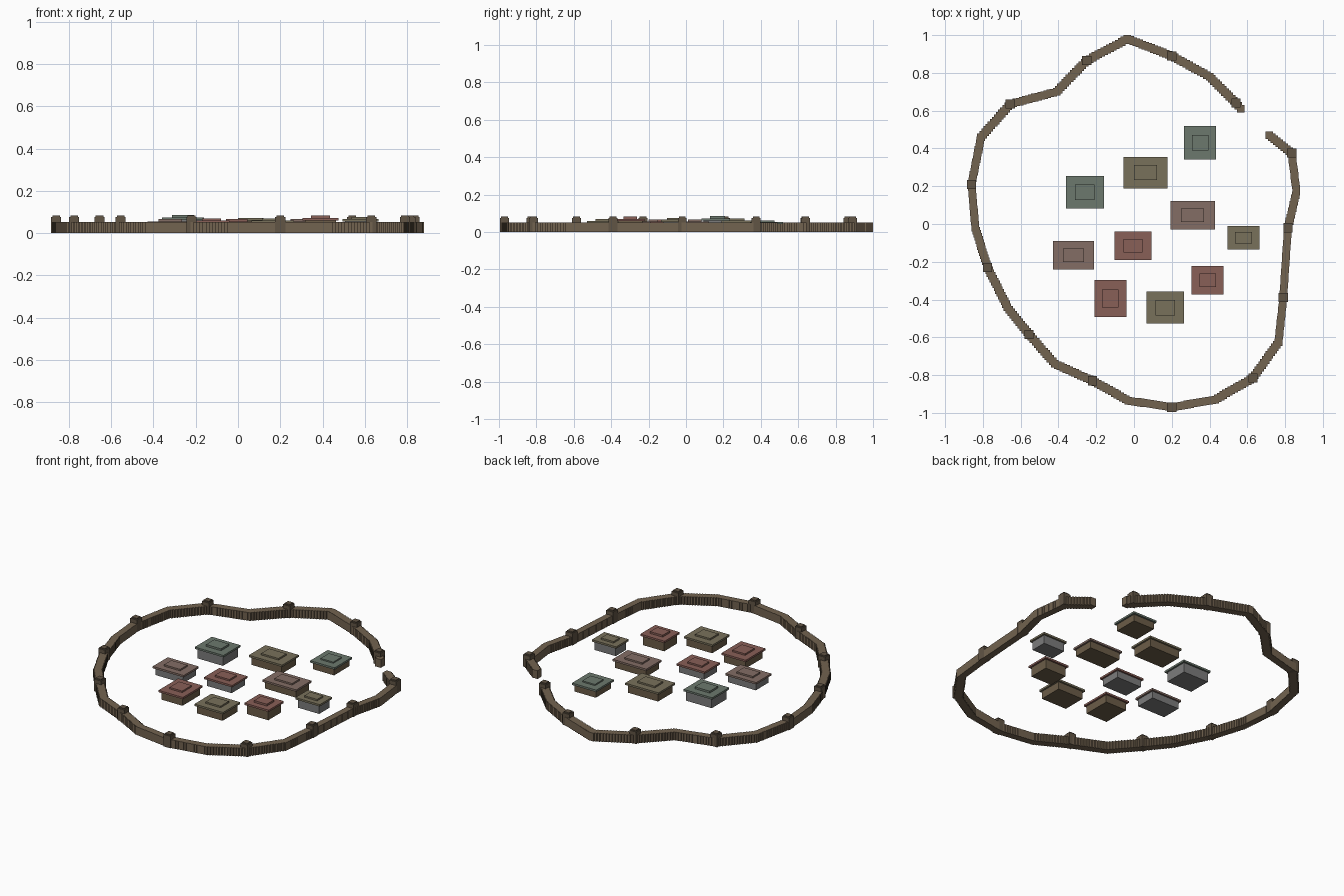
import bpy, bmesh
from mathutils import Vector, Matrix


def material(name, r, g, b):
    m = bpy.data.materials.new(name)
    m.diffuse_color = (r, g, b, 1)
    return m


def boxes(name, items, mat):
    """One object made of boxes given as (x, y, z0, z1, width, depth)."""
    bm = bmesh.new()
    for x, y, z0, z1, w, d in items:
        bmesh.ops.create_cube(bm, size=1, matrix=Matrix.Translation((x, y, (z0 + z1) / 2))
                              @ Matrix.Diagonal((w, d, z1 - z0, 1)))
    me = bpy.data.meshes.new(name)
    bm.to_mesh(me)
    bm.free()
    ob = bpy.data.objects.new(name, me)
    bpy.context.collection.objects.link(ob)
    me.materials.append(mat)
    return ob


wood = material("palisade_wood", 0.17, 0.125, 0.08)
post = material("post_wood", 0.12, 0.09, 0.06)
timber = material("timber", 0.15, 0.11, 0.065)
stone = material("stone", 0.20, 0.20, 0.20)
roofs = {
    "green": material("green_roof", 0.15, 0.19, 0.155),
    "olive": material("olive_roof", 0.19, 0.165, 0.105),
    "rose": material("rose_roof", 0.23, 0.155, 0.13),
    "red": material("red_roof", 0.25, 0.115, 0.095),
}

# Palisade path: x, y, and whether a watch post stands there
path = [
    (0.565, 0.61, 0), (0.54, 0.64, 1), (0.40, 0.78, 0), (0.20, 0.89, 1),
    (-0.035, 0.98, 0), (-0.25, 0.865, 1), (-0.41, 0.70, 0), (-0.655, 0.635, 1),
    (-0.81, 0.46, 0), (-0.86, 0.21, 1), (-0.84, -0.02, 0), (-0.775, -0.23, 1),
    (-0.67, -0.44, 0), (-0.555, -0.585, 1), (-0.42, -0.74, 0), (-0.22, -0.83, 1),
    (-0.03, -0.935, 0), (0.20, -0.97, 1), (0.43, -0.93, 0), (0.63, -0.815, 1),
    (0.765, -0.625, 0), (0.79, -0.39, 1), (0.815, -0.02, 1), (0.86, 0.17, 0),
    (0.835, 0.375, 1), (0.715, 0.47, 0),
]

# Palisade: closely spaced upright square stakes
stakes = []
for a, b in zip(path, path[1:]):
    pa, pb = Vector(a[:2]), Vector(b[:2])
    n = max(1, round((pb - pa).length / 0.017))
    for i in range(n):
        p = pa.lerp(pb, i / n)
        stakes.append((p.x, p.y, 0, 0.052, 0.04, 0.04))
stakes.append((path[-1][0], path[-1][1], 0, 0.052, 0.04, 0.04))
boxes("palisade", stakes, wood)

# Watch posts with a smaller cap
for x, y, has_post in path:
    if has_post:
        boxes("watch_post", [(x, y, 0, 0.076, 0.048, 0.048),
                             (x, y, 0.076, 0.083, 0.036, 0.036)], post)

# Houses: x, y, roof width, roof depth, roof top, ridge top, roof colour, wall
houses = [
    (0.35, 0.43, 0.17, 0.175, 0.055, 0.063, "green", timber),
    (0.06, 0.272, 0.233, 0.167, 0.062, 0.072, "olive", timber),
    (-0.26, 0.168, 0.20, 0.17, 0.073, 0.085, "green", stone),
    (0.31, 0.046, 0.236, 0.152, 0.056, 0.066, "rose", timber),
    (0.58, -0.072, 0.17, 0.125, 0.066, 0.076, "olive", stone),
    (-0.005, -0.115, 0.196, 0.153, 0.056, 0.066, "red", stone),
    (-0.32, -0.165, 0.216, 0.15, 0.056, 0.066, "rose", stone),
    (0.39, -0.297, 0.17, 0.15, 0.071, 0.083, "red", timber),
    (-0.125, -0.395, 0.17, 0.196, 0.06, 0.07, "red", timber),
    (0.165, -0.443, 0.20, 0.17, 0.06, 0.07, "olive", timber),
]
for x, y, w, d, z1, z2, colour, wall in houses:
    boxes("house_walls", [(x, y, 0, z1 - 0.012, w - 0.022, d - 0.022)], wall)
    boxes("house_roof", [(x, y, z1 - 0.012, z1, w, d),
                         (x, y, z1, z2, w * 0.52, d * 0.48)], roofs[colour])
